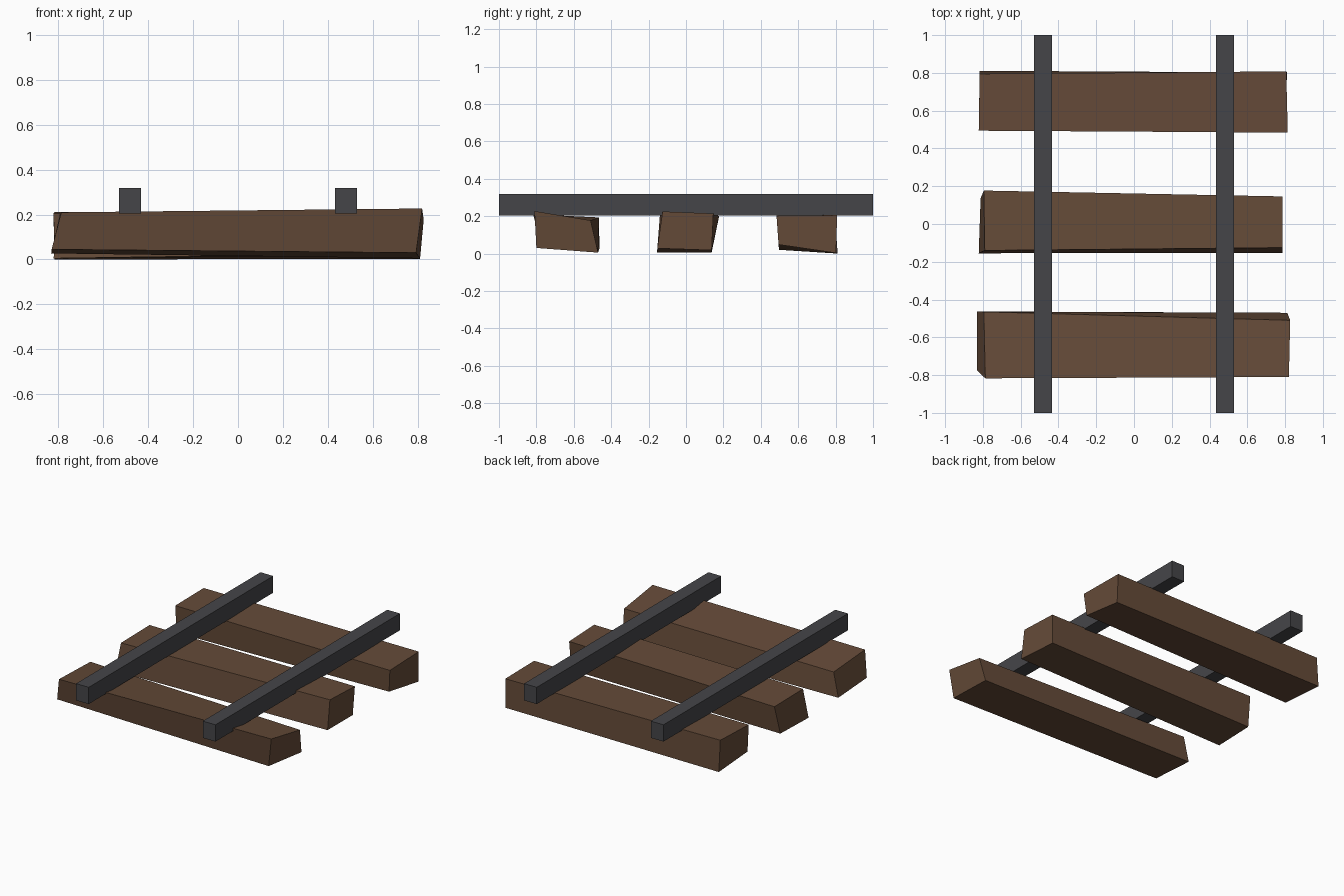
import bpy


def material(name, color):
    m = bpy.data.materials.new(name)
    m.diffuse_color = (*color, 1)
    return m


wood = material("dark brown wood", (0.13, 0.07, 0.04))
steel = material("dark grey steel", (0.06, 0.06, 0.066))

# Corner order: left front, right front, right back, left back; bottom then top
FACES = [(3, 2, 1, 0), (4, 5, 6, 7), (0, 1, 5, 4),
         (1, 2, 6, 5), (2, 3, 7, 6), (3, 0, 4, 7)]


def block(name, corners, mat):
    mesh = bpy.data.meshes.new(name)
    mesh.from_pydata(corners, [], FACES)
    mesh.materials.append(mat)
    mesh.update()
    obj = bpy.data.objects.new(name, mesh)
    bpy.context.collection.objects.link(obj)
    return obj


# Rough-hewn sleepers, each a slightly skewed block
block("front_sleeper", [
    (-0.83, -0.775, 0.045), (0.793, -0.80, 0.03), (0.811, -0.47, 0.005), (-0.832, -0.463, 0.027),
    (-0.787, -0.817, 0.21), (0.82, -0.81, 0.227), (0.827, -0.51, 0.177), (-0.795, -0.465, 0.193)], wood)
block("middle_sleeper", [
    (-0.822, -0.155, 0.005), (0.787, -0.153, 0.028), (0.775, 0.137, 0.018), (-0.812, 0.137, 0.005),
    (-0.79, -0.14, 0.2), (0.785, -0.125, 0.225), (0.785, 0.146, 0.214), (-0.795, 0.177, 0.2)], wood)
block("back_sleeper", [
    (-0.815, 0.497, 0.02), (0.80, 0.495, 0.048), (0.81, 0.802, 0.003), (-0.817, 0.811, 0.0),
    (-0.822, 0.494, 0.205), (0.814, 0.484, 0.202), (0.806, 0.808, 0.205), (-0.817, 0.795, 0.212)], wood)

# Two straight square rails along y
for side, name in ((-1, "left_rail"), (1, "right_rail")):
    x0, x1 = side * 0.481 - 0.048, side * 0.481 + 0.048
    block(name, [(x, y, z) for z in (0.204, 0.319)
                 for x, y in ((x0, -1), (x1, -1), (x1, 1), (x0, 1))], steel)
